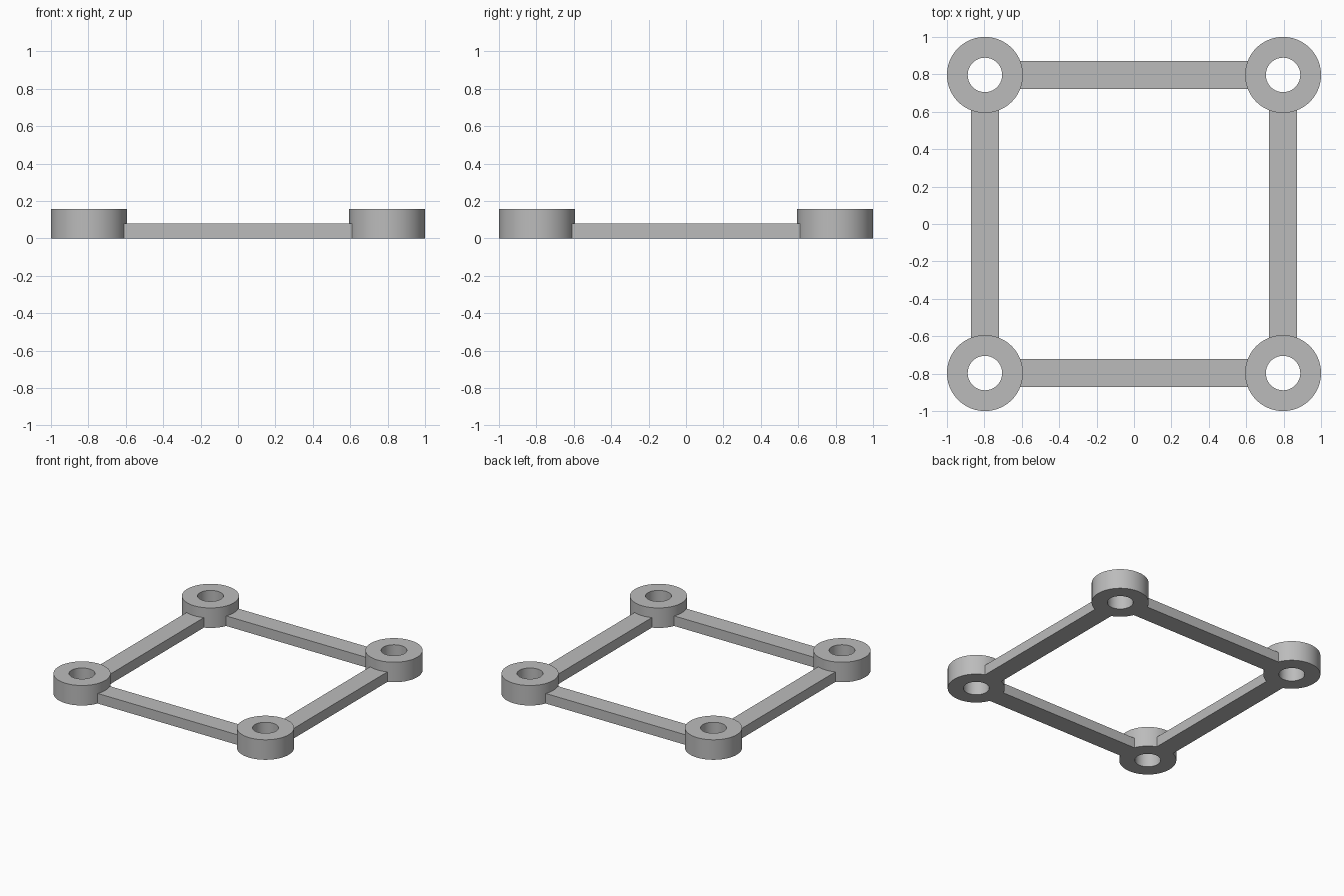
import bpy, bmesh
from math import sin, cos, asin, pi, radians

if "Cube" in bpy.data.objects:
    bpy.data.objects.remove(bpy.data.objects["Cube"], do_unlink=True)

CENTRE = 0.797      # corner ring centres
OUTER, HOLE, RING_H = 0.203, 0.092, 0.157
BAR_HALF, BAR_H = 0.075, 0.079
SEGMENTS = 96

grey = bpy.data.materials.new("light grey")
grey.use_nodes = True
colour = (0.5, 0.5, 0.5, 1)
grey.diffuse_color = colour
grey.node_tree.nodes["Principled BSDF"].inputs["Base Color"].default_value = colour


def finish(name, bm, location, turn=0):
    bmesh.ops.recalc_face_normals(bm, faces=bm.faces)
    mesh = bpy.data.meshes.new(name)
    bm.to_mesh(mesh)
    bm.free()
    mesh.materials.append(grey)
    obj = bpy.data.objects.new(name, mesh)
    bpy.context.collection.objects.link(obj)
    obj.location = location
    obj.rotation_euler.z = turn
    bpy.ops.object.select_all(action='DESELECT')
    obj.select_set(True)
    bpy.context.view_layer.objects.active = obj
    bpy.ops.object.shade_smooth_by_angle(angle=radians(30))


def ring(name, x, y):
    # Rectangular section swept into a closed tube wall
    bm = bmesh.new()
    section = [(HOLE, 0), (OUTER, 0), (OUTER, RING_H), (HOLE, RING_H)]
    loops = []
    for i in range(SEGMENTS):
        a = 2 * pi * i / SEGMENTS
        loops.append([bm.verts.new((r * cos(a), r * sin(a), z)) for r, z in section])
    for i in range(SEGMENTS):
        p, q = loops[i], loops[(i + 1) % SEGMENTS]
        for j in range(4):
            k = (j + 1) % 4
            bm.faces.new((p[j], q[j], q[k], p[k]))
    finish(name, bm, (x, y, 0))


def bar(name, location, turn):
    # Straight bar whose hollowed ends hug the rings
    bm = bmesh.new()
    grip = OUTER - 0.002
    sweep = asin(BAR_HALF / grip)
    angles = [sweep * (1 - i / 6) for i in range(13)]
    right = [(CENTRE - grip * cos(a), grip * sin(a)) for a in angles]
    outline = right + [(-x, -y) for x, y in right]
    face = bm.faces.new([bm.verts.new((x, y, 0)) for x, y in outline])
    top = bmesh.ops.extrude_face_region(bm, geom=[face])
    verts = [v for v in top["geom"] if isinstance(v, bmesh.types.BMVert)]
    bmesh.ops.translate(bm, verts=verts, vec=(0, 0, BAR_H))
    finish(name, bm, location, turn)


for x, side in ((CENTRE, "left"), (-CENTRE, "right")):
    for y, end in ((-CENTRE, "front"), (CENTRE, "back")):
        ring(f"{end}_{side}_ring", x, y)
    bar(f"{side}_bar", (x, 0, 0), pi / 2)
for y, end in ((-CENTRE, "front"), (CENTRE, "back")):
    bar(f"{end}_bar", (0, y, 0), 0)
